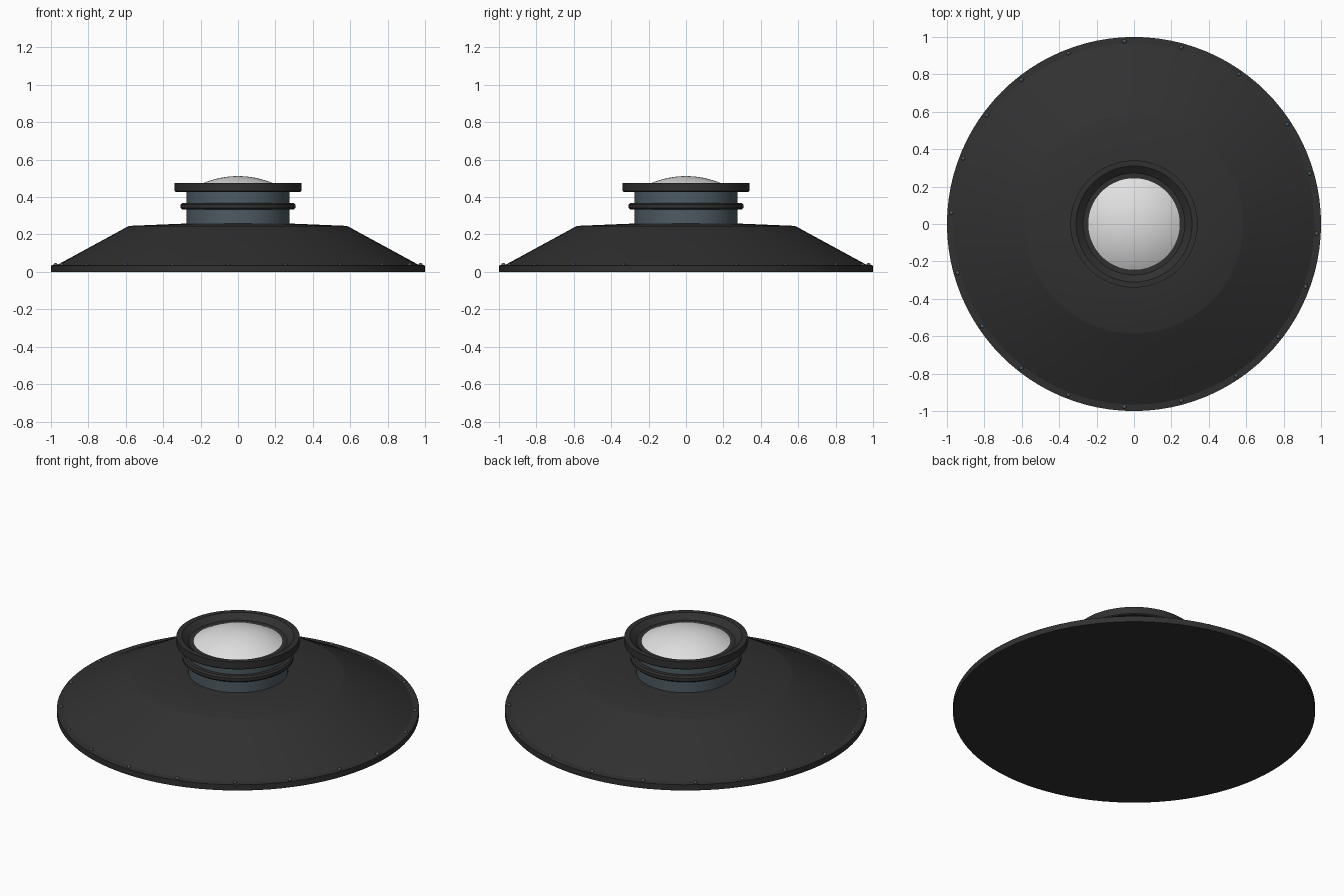
import bpy, bmesh, math
from mathutils import Matrix, Vector

cube = bpy.data.objects.get("Cube")
if cube:
    bpy.data.objects.remove(cube, do_unlink=True)


def material(name, colour):
    m = bpy.data.materials.new(name)
    m.use_nodes = True
    m.diffuse_color = (*colour, 1)
    bsdf = next(n for n in m.node_tree.nodes if n.type == 'BSDF_PRINCIPLED')
    bsdf.inputs["Base Color"].default_value = (*colour, 1)
    bsdf.inputs["Roughness"].default_value = 0.6
    return m


BLACK = material("black rubber", (0.03, 0.03, 0.03))
STEEL = material("blue grey steel", (0.075, 0.105, 0.125))
WHITE = material("white lens", (0.75, 0.75, 0.75))


def finish(bm, name, mat):
    bmesh.ops.recalc_face_normals(bm, faces=bm.faces)
    mesh = bpy.data.meshes.new(name)
    bm.to_mesh(mesh)
    bm.free()
    mesh.materials.append(mat)
    obj = bpy.data.objects.new(name, mesh)
    bpy.context.collection.objects.link(obj)
    bpy.ops.object.select_all(action='DESELECT')
    obj.select_set(True)
    bpy.context.view_layer.objects.active = obj
    bpy.ops.object.shade_smooth_by_angle(angle=math.radians(20))
    return obj


def lathe(name, profile, mat, closed=False, steps=96):
    """Turn a (radius, height) profile around the z axis."""
    bm = bmesh.new()
    verts = [bm.verts.new((r, 0, z)) for r, z in profile]
    edges = [bm.edges.new(pair) for pair in zip(verts, verts[1:])]
    if closed:
        edges.append(bm.edges.new((verts[-1], verts[0])))
    bmesh.ops.spin(bm, geom=verts + edges, cent=(0, 0, 0), axis=(0, 0, 1),
                   angle=math.tau, steps=steps)
    bmesh.ops.remove_doubles(bm, verts=bm.verts, dist=0.0002)
    return finish(bm, name, mat)


# Wide conical base with a flat lip and closed underside
lathe("base", [(0, 0), (1, 0), (1, 0.035), (0.965, 0.038), (0.59, 0.242),
               (0.58, 0.246), (0.29, 0.258), (0, 0.258)], BLACK)

# Neck and the collar around its middle
lathe("neck", [(0, 0.25), (0.275, 0.25), (0.275, 0.435), (0, 0.435)], STEEL)
lathe("collar", [(0.27, 0.333), (0.298, 0.333), (0.307, 0.342), (0.307, 0.36),
                 (0.298, 0.369), (0.27, 0.369)], BLACK, closed=True)

# Top ring with a sloping recess that holds the lens
lathe("top_ring", [(0, 0.428), (0.335, 0.428), (0.34, 0.433), (0.34, 0.475),
                   (0.31, 0.475), (0.272, 0.445), (0, 0.445)], BLACK)

# Shallow domed lens: a spherical cap
LENS_R, APEX, REACH = 0.48, 0.512, 0.245
cap = [REACH * i / 12 for i in range(13)]
lathe("lens", [(r, APEX - LENS_R + math.sqrt(LENS_R ** 2 - r * r)) for r in cap],
      WHITE)

# Small studs around the lip, slightly unevenly spaced
STUD_ANGLES = [-3, 16, 33, 55, 75, 93, 111, 128, 143.5, 159,
               176.5, 195.5, 214, 232, 249, 267, 285, 304, 322, 340]
bm = bmesh.new()
for a in STUD_ANGLES:
    t = math.radians(a)
    spot = Vector((0.978 * math.cos(t), 0.978 * math.sin(t), 0.037))
    bmesh.ops.create_uvsphere(bm, u_segments=12, v_segments=8, radius=0.011,
                              matrix=Matrix.Translation(spot))
finish(bm, "lip_studs", STEEL)
